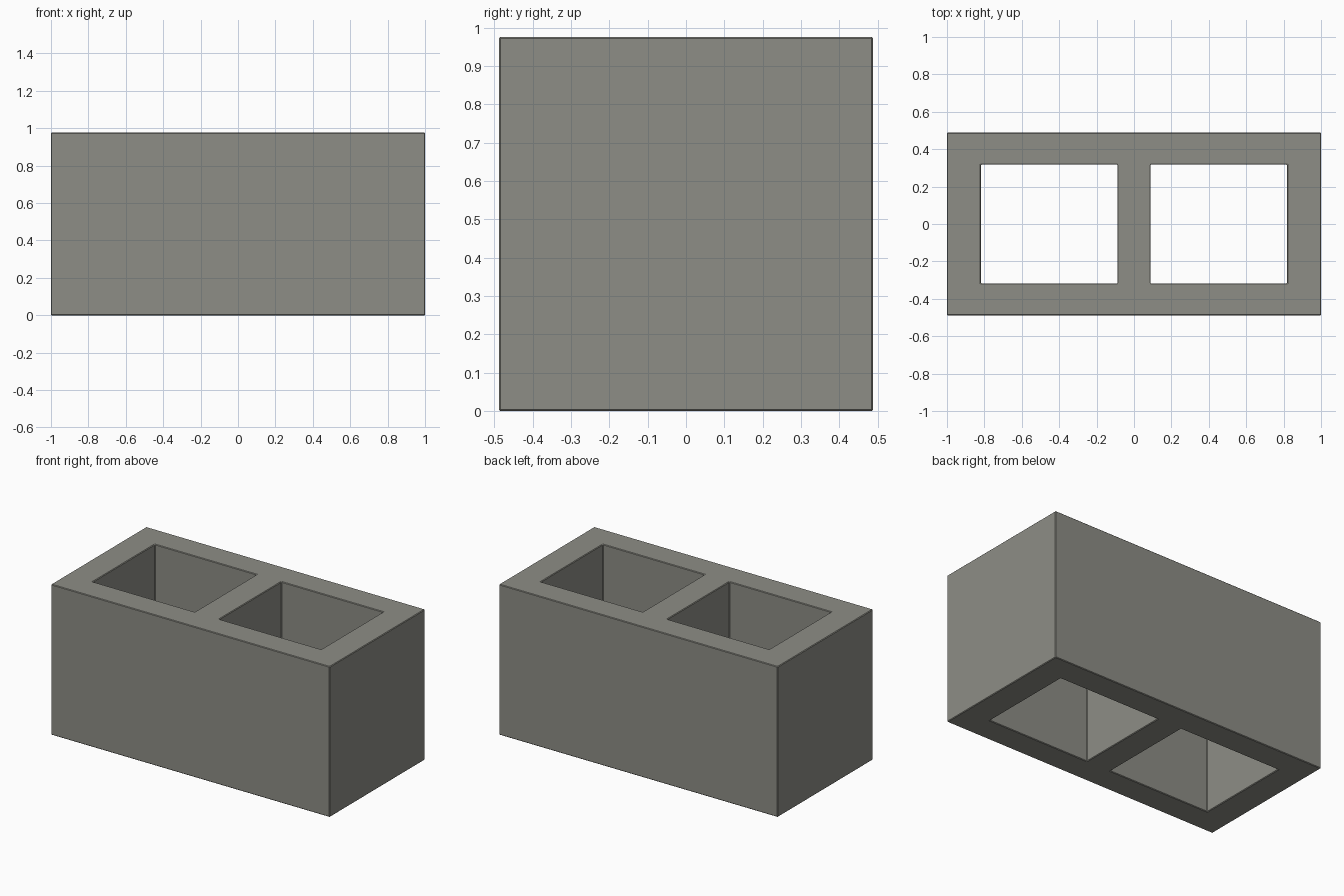
import bpy

if "Cube" in bpy.data.objects:
    bpy.data.objects.remove(bpy.data.objects["Cube"])

LENGTH, DEPTH, HEIGHT = 2.0, 0.976, 0.976
HOLE_X, HOLE_Y = 0.73, 0.635      # size of each core opening
HOLE_CENTRE = 0.4535              # distance of each opening from the middle


def box(name, size, location):
    bpy.ops.mesh.primitive_cube_add(size=1, location=location)
    ob = bpy.context.object
    ob.name = name
    ob.scale = size
    bpy.ops.object.transform_apply(location=False, rotation=False, scale=True)
    return ob


# Concrete colour
concrete = bpy.data.materials.new("grey concrete")
concrete.diffuse_color = (0.27, 0.27, 0.24, 1)
concrete.use_nodes = True
concrete.node_tree.nodes["Principled BSDF"].inputs["Base Color"].default_value = concrete.diffuse_color

# Solid block
block = box("concrete_block", (LENGTH, DEPTH, HEIGHT), (0, 0, HEIGHT / 2))
block.data.materials.append(concrete)

# Two rectangular cores cut right through
for side, label in ((-1, "left"), (1, "right")):
    cutter = box(label + "_core_cutter", (HOLE_X, HOLE_Y, HEIGHT * 1.5),
                 (side * HOLE_CENTRE, 0, HEIGHT / 2))
    cutter.data.materials.append(concrete)
    cutter.hide_render = True
    cutter.display_type = 'WIRE'
    cut = block.modifiers.new(label + "_core", 'BOOLEAN')
    cut.operation = 'DIFFERENCE'
    cut.solver = 'EXACT'
    cut.object = cutter

# Slightly worn edges
bevel = block.modifiers.new("worn_edges", 'BEVEL')
bevel.width = 0.004
bevel.segments = 1
bevel.limit_method = 'ANGLE'
